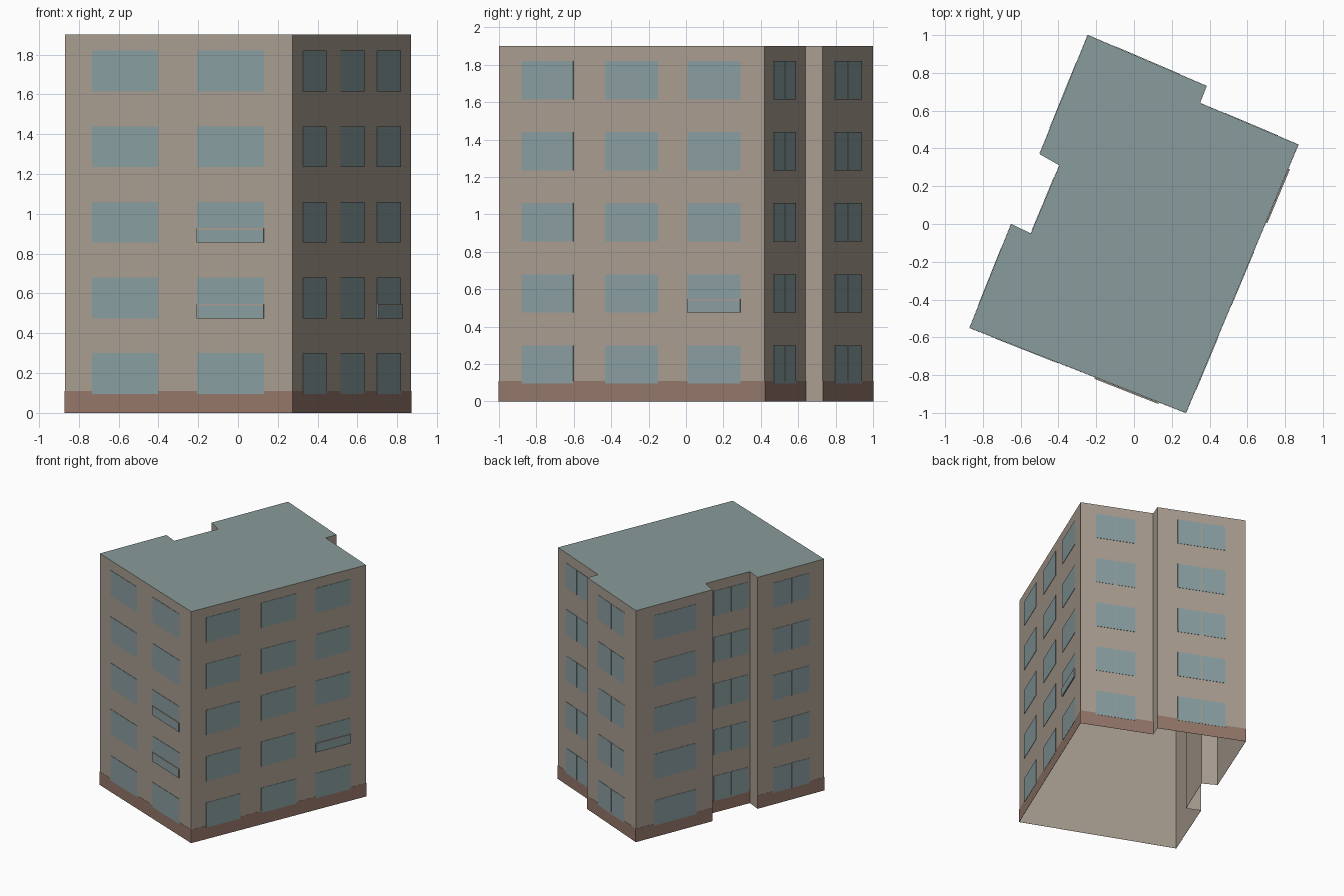
import bpy, bmesh
from mathutils import Vector

if "Cube" in bpy.data.objects:
    bpy.data.objects.remove(bpy.data.objects["Cube"], do_unlink=True)

HEIGHT, BASE_TOP = 1.9, 0.11
FLOORS, FLOOR_PITCH = 5, 0.38
SILL, WINDOW_H = 0.095, 0.205
MULLION = 0.003          # half width of the gap between paired panes


def srgb(*rgb):
    return tuple(((c / 255 + 0.055) / 1.055) ** 2.4 for c in rgb) + (1.0,)


def material(name, colour):
    m = bpy.data.materials.new(name)
    m.use_nodes = True
    m.diffuse_color = colour
    bsdf = m.node_tree.nodes["Principled BSDF"]
    bsdf.inputs["Base Color"].default_value = colour
    bsdf.inputs["Roughness"].default_value = 0.9
    return m


PLASTER = material("beige plaster", srgb(170, 158, 145))
GLASS = material("blue grey glass", srgb(138, 158, 161))
PLINTH = material("brown plinth", srgb(148, 119, 106))
ROOF = material("grey green roof", srgb(136, 155, 155))

# Footprint corners, counter-clockwise from the front left
corners = [Vector(p) for p in (
    (-0.87, -0.55), (0.275, -1.0), (0.87, 0.42), (0.35, 0.64), (0.385, 0.73),
    (-0.245, 1.0), (-0.50, 0.37), (-0.395, 0.31), (-0.545, -0.05), (-0.65, 0.0))]

# Window columns per wall: (start, end, paired) as fractions of wall length
columns = {
    0: [(0.12, 0.41, False), (0.58, 0.875, False)],
    1: [(0.085, 0.28, False), (0.40, 0.60, False), (0.71, 0.91, False)],
    2: [(0.21, 0.75, True)],
    4: [(0.23, 0.77, True)],
    5: [(0.235, 0.785, False)],
    7: [(0.18, 0.96, True)],
    9: [(0.23, 0.78, True)],
}
# Balcony screens: (wall, column, floor)
balconies = [(0, 1, 1), (0, 1, 2), (1, 2, 1)]


def finish(name, bm, mat):
    mesh = bpy.data.meshes.new(name)
    bm.to_mesh(mesh)
    bm.free()
    mesh.materials.append(mat)
    obj = bpy.data.objects.new(name, mesh)
    bpy.context.collection.objects.link(obj)
    return obj


def wall_ends(i):
    return corners[i], corners[(i + 1) % len(corners)]


def add_plate(bm, wall, start, end, z0, z1, depth):
    """Thin box lying against the outside of a wall."""
    a, b = wall_ends(wall)
    along = b - a
    out = Vector((along.y, -along.x)).normalized()
    p, q = a + along * start, a + along * end
    rings = []
    for d in (0.001, depth):
        rings.append([bm.verts.new((*(v + out * d), z))
                      for v, z in ((p, z0), (q, z0), (q, z1), (p, z1))])
    inner, outer = rings
    bm.faces.new(outer)
    bm.faces.new(inner[::-1])
    for k in range(4):
        n = (k + 1) % 4
        bm.faces.new((inner[k], inner[n], outer[n], outer[k]))


# Wall shell, open underneath
bm = bmesh.new()
low = [bm.verts.new((*c, 0)) for c in corners]
high = [bm.verts.new((*c, HEIGHT)) for c in corners]
for i in range(len(corners)):
    j = (i + 1) % len(corners)
    bm.faces.new((low[i], low[j], high[j], high[i]))
finish("walls", bm, PLASTER)

# Flat roof
bm = bmesh.new()
bm.faces.new([bm.verts.new((*c, HEIGHT)) for c in corners])
finish("roof", bm, ROOF)

# Plinth on the main walls, not on the short returns
bm = bmesh.new()
for wall in columns:
    add_plate(bm, wall, 0, 1, 0, BASE_TOP, 0.002)
finish("plinth", bm, PLINTH)

# Windows on every floor
bm = bmesh.new()
for wall, cols in columns.items():
    a, b = wall_ends(wall)
    gap = MULLION / (b - a).length
    for start, end, paired in cols:
        mid = (start + end) / 2
        panes = [(start, mid - gap), (mid + gap, end)] if paired else [(start, end)]
        for floor in range(FLOORS):
            z = SILL + floor * FLOOR_PITCH
            for s, e in panes:
                add_plate(bm, wall, s, e, z, z + WINDOW_H, 0.0035)
finish("windows", bm, GLASS)

# Balcony screens with a pale top rail
screens, rails = bmesh.new(), bmesh.new()
for wall, col, floor in balconies:
    start, end, _ = columns[wall][col]
    z = SILL + floor * FLOOR_PITCH
    add_plate(screens, wall, start, end, z, z + 0.065, 0.0095)
    add_plate(rails, wall, start, end, z + 0.065, z + 0.073, 0.0095)
finish("balcony_screens", screens, GLASS)
finish("balcony_rails", rails, PLASTER)
